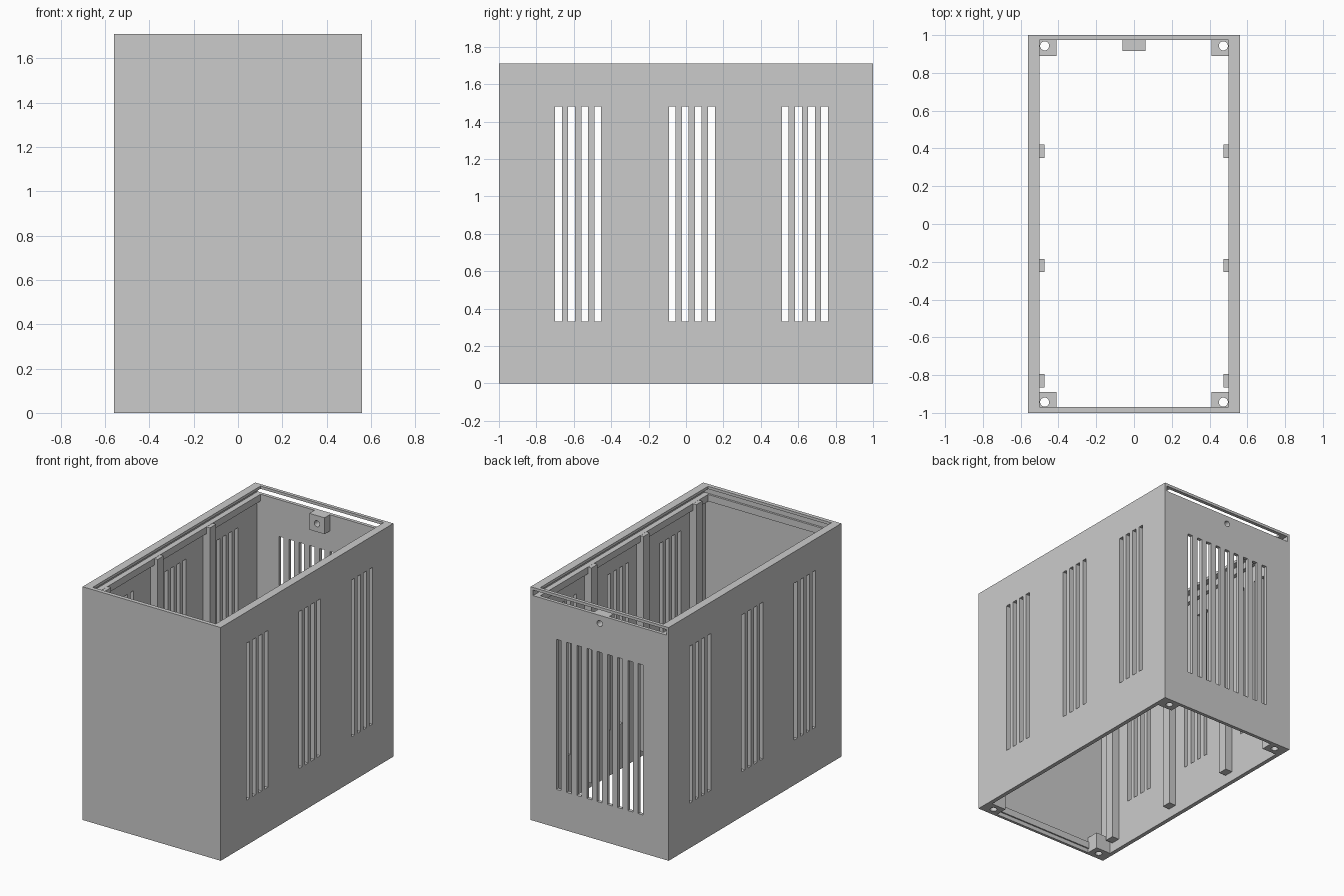
import bpy
import bmesh
from mathutils import Matrix, Vector

cube = bpy.data.objects.get("Cube")
if cube:
    bpy.data.objects.remove(cube, do_unlink=True)

grey = bpy.data.materials.new("plain_grey")
grey.use_nodes = True
colour = (0.6, 0.6, 0.6, 1)
grey.diffuse_color = colour
grey.node_tree.nodes["Principled BSDF"].inputs["Base Color"].default_value = colour


def finish(name, bm):
    mesh = bpy.data.meshes.new(name)
    bm.to_mesh(mesh)
    bm.free()
    mesh.materials.append(grey)
    obj = bpy.data.objects.new(name, mesh)
    bpy.context.collection.objects.link(obj)
    return obj


def boxes(name, spans):
    """One object made of boxes, each given by its x, y and z spans."""
    bm = bmesh.new()
    for span in spans:
        low, high = (Vector(corner) for corner in zip(*span))
        place = Matrix.Translation((low + high) / 2) @ Matrix.Diagonal((high - low).to_4d())
        bmesh.ops.create_cube(bm, size=1, matrix=place)
    return finish(name, bm)


def drill(name, centres, radius, depth, axis="Z"):
    """Round cutters at the given centres."""
    bm = bmesh.new()
    turn = Matrix.Rotation(1.570796, 4, "X") if axis == "Y" else Matrix()
    for c in centres:
        bmesh.ops.create_cone(bm, cap_ends=True, segments=24, radius1=radius, radius2=radius,
                              depth=depth, matrix=Matrix.Translation(c) @ turn)
    return finish(name, bm)


def cut(obj, cutter, keep=False):
    mod = obj.modifiers.new("cut", "BOOLEAN")
    mod.operation = "DIFFERENCE"
    mod.solver = "EXACT"
    mod.object = cutter
    bpy.context.view_layer.objects.active = obj
    bpy.ops.object.modifier_apply(modifier=mod.name)
    if not keep:
        bpy.data.objects.remove(cutter, do_unlink=True)


# Case walls, open above and below, with a lid groove running out of the back
W, H = 0.56, 1.71
case = boxes("case", [((-W, W), (-1, 1), (0, H))])
cut(case, boxes("cavity", [((-0.53, 0.53), (-0.98, 0.975), (-0.1, 1.6))]))
cut(case, boxes("mouth", [((-0.5, 0.5), (-0.97, 0.975), (1.5, 1.8))]))
cut(case, boxes("lid_groove", [((-0.54, 0.54), (-0.985, 1.1), (1.65, 1.69))]))

# Ventilation slots: three groups of four per side, nine at the back
side_slots = [((-0.7, 0.7), (start + i * 0.07, start + i * 0.07 + 0.036), (0.33, 1.48))
              for start in (-0.7, -0.092, 0.513) for i in range(4)]
cut(case, boxes("side_slots", side_slots))
back_slots = [((i * 0.083 - 0.02, i * 0.083 + 0.02), (0.9, 1.1), (0.28, 1.38))
              for i in range(-4, 5)]
cut(case, boxes("back_slots", back_slots))

# Lid screw block inside the back wall
block = boxes("lid_screw_block", [((-0.062, 0.062), (0.915, 0.98), (1.53, 1.65))])
screw = drill("screw_hole", [(0, 0.95, 1.59)], 0.022, 0.4, "Y")
cut(case, screw, keep=True)
cut(block, screw)

# Corner feet with screw holes
feet = []
for sx in (-1, 1):
    for sy in (-1, 1):
        feet.append((sorted((sx * 0.41, sx * 0.535)), sorted((sy * 0.89, sy * 0.985)), (0, 0.12)))
corner_feet = boxes("corner_feet", feet)
cut(corner_feet, drill("foot_holes", [(sx * 0.473, sy * 0.943, 0)
                                      for sx in (-1, 1) for sy in (-1, 1)], 0.024, 0.5))

# Upright ribs along both side walls
boxes("side_ribs", [(sorted((sx * 0.473, sx * 0.535)), (y - 0.035, y + 0.035), (0.07, 1.649))
                    for sx in (-1, 1) for y in (-0.83, -0.22, 0.385)])

# Low lip along the front wall between the feet
boxes("front_lip", [((-0.41, 0.41), (-0.985, -0.97), (0.03, 0.08))])
